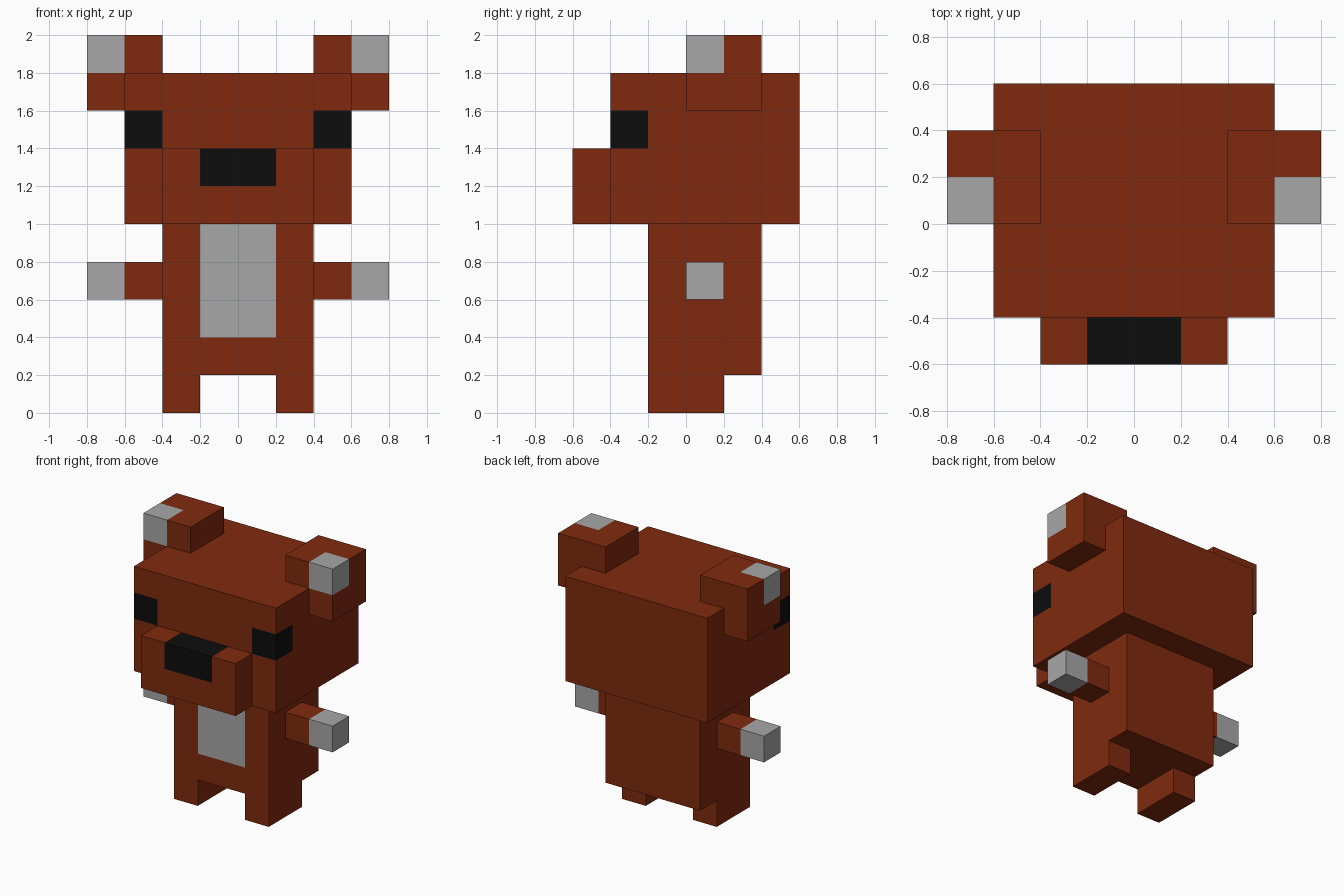
import bpy
import bmesh
from mathutils import Vector

cube = bpy.data.objects.get("Cube")
if cube:
    bpy.data.objects.remove(cube, do_unlink=True)


def make_material(name, rgb):
    mat = bpy.data.materials.new(name)
    mat.use_nodes = True
    color = (*rgb, 1.0)
    mat.diffuse_color = color
    bsdf = next(n for n in mat.node_tree.nodes if n.type == 'BSDF_PRINCIPLED')
    bsdf.inputs["Base Color"].default_value = color
    bsdf.inputs["Roughness"].default_value = 0.9
    return mat


BROWN = make_material("brown fur", (0.216, 0.0232, 0.0044))
GREY = make_material("pale grey", (0.386, 0.386, 0.386))
BLACK = make_material("black", (0.004, 0.004, 0.004))


def block(name, lo, hi, patches=(), patch_mat=None):
    """Box from corner lo to corner hi; faces inside a patch region are cut out and recoloured."""
    lo, hi = Vector(lo), Vector(hi)
    bm = bmesh.new()
    bmesh.ops.create_cube(bm, size=1)
    for v in bm.verts:
        v.co = [(lo[i] + hi[i]) / 2 + v.co[i] * (hi[i] - lo[i]) for i in range(3)]
    # Cut along the patch borders
    for axis in range(3):
        cuts = {corner[axis] for patch in patches for corner in patch}
        normal = Vector([float(i == axis) for i in range(3)])
        for c in sorted(cuts):
            if lo[axis] + 1e-4 < c < hi[axis] - 1e-4:
                bmesh.ops.bisect_plane(bm, geom=bm.verts[:] + bm.edges[:] + bm.faces[:],
                                       plane_co=normal * c, plane_no=normal)
    # Colour the faces that lie within a patch
    for f in bm.faces:
        m = f.calc_center_median()
        f.material_index = int(any(
            all(a[i] - 1e-4 < m[i] < b[i] + 1e-4 for i in range(3)) for a, b in patches))
    mesh = bpy.data.meshes.new(name)
    bm.to_mesh(mesh)
    bm.free()
    mesh.materials.append(BROWN)
    if patch_mat:
        mesh.materials.append(patch_mat)
    obj = bpy.data.objects.new(name, mesh)
    bpy.context.collection.objects.link(obj)
    return obj


def mirrored(side, lo, hi):
    """Corner pair flipped to the chosen side."""
    if side > 0:
        return lo, hi
    return (-hi[0], lo[1], lo[2]), (-lo[0], hi[1], hi[2])


# Torso with belly patch
block("torso", (-0.4, -0.2, 0.2), (0.4, 0.4, 1.0),
      [((-0.2, -0.2, 0.4), (0.2, -0.2, 1.0))], GREY)

# Head with eyes wrapping round the front corners
eyes = [mirrored(s, (0.4, -0.4, 1.4), (0.6, -0.2, 1.6)) for s in (1, -1)]
block("head", (-0.6, -0.4, 1.0), (0.6, 0.6, 1.8), eyes, BLACK)

# Muzzle with nose on its upper front edge
block("muzzle", (-0.4, -0.6, 1.0), (0.4, -0.4, 1.4),
      [((-0.2, -0.6, 1.2), (0.2, -0.4, 1.4))], BLACK)

# Paired parts
for side, label in ((1, "left"), (-1, "right")):
    block(label + "_leg", *mirrored(side, (0.2, -0.2, 0.0), (0.4, 0.2, 0.2)))
    block(label + "_arm", *mirrored(side, (0.4, 0.0, 0.6), (0.8, 0.2, 0.8)),
          [mirrored(side, (0.6, 0.0, 0.6), (0.8, 0.2, 0.8))], GREY)
    block(label + "_ear", *mirrored(side, (0.4, 0.0, 1.6), (0.8, 0.4, 2.0)),
          [mirrored(side, (0.6, 0.0, 1.8), (0.8, 0.2, 2.0))], GREY)
